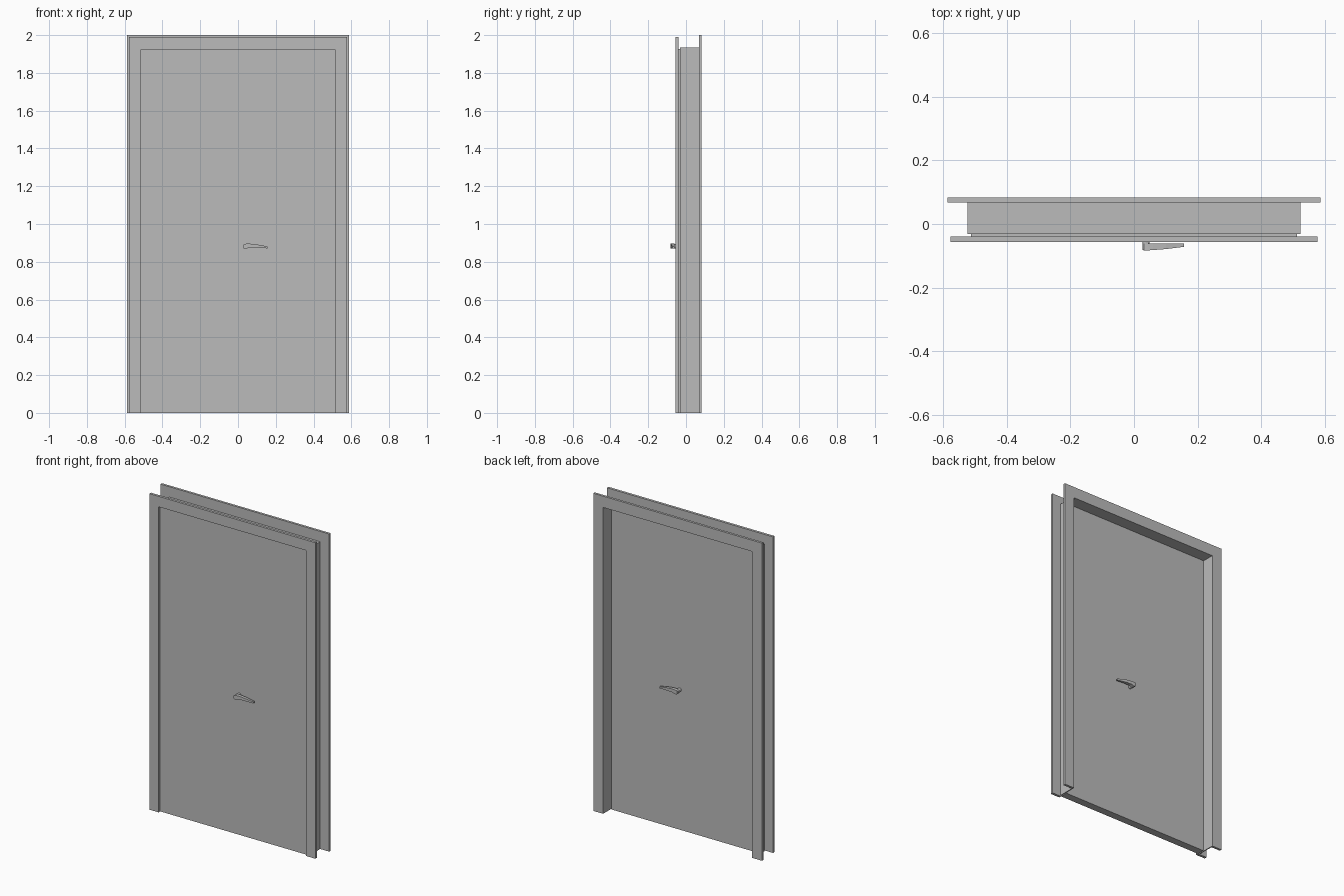
import bpy
import bmesh
import math
from mathutils import Matrix, Vector

cube = bpy.data.objects.get("Cube")
if cube:
    bpy.data.objects.remove(cube, do_unlink=True)

grey = bpy.data.materials.new("plain grey")
grey.use_nodes = True
COLOUR = (0.5, 0.5, 0.5, 1.0)
grey.diffuse_color = COLOUR
grey.node_tree.nodes["Principled BSDF"].inputs["Base Color"].default_value = COLOUR


def finish(name, bm):
    bmesh.ops.recalc_face_normals(bm, faces=bm.faces)
    mesh = bpy.data.meshes.new(name)
    bm.to_mesh(mesh)
    bm.free()
    mesh.materials.append(grey)
    obj = bpy.data.objects.new(name, mesh)
    bpy.context.collection.objects.link(obj)
    return obj


def extrude_front_profile(name, points, y0, y1):
    """Solid from an x-z outline, running from y0 to y1."""
    bm = bmesh.new()
    face = bm.faces.new([bm.verts.new((x, y0, z)) for x, z in points])
    ext = bmesh.ops.extrude_face_region(bm, geom=[face])["geom"]
    moved = [v for v in ext if isinstance(v, bmesh.types.BMVert)]
    bmesh.ops.translate(bm, vec=(0, y1 - y0, 0), verts=moved)
    return finish(name, bm)


def arch(name, outer, top, inner, inner_top, y0, y1):
    """Three-sided surround that is open at the floor."""
    pts = [(-outer, 0), (-outer, top), (outer, top), (outer, 0),
           (inner, 0), (inner, inner_top), (-inner, inner_top), (-inner, 0)]
    return extrude_front_profile(name, pts, y0, y1)


# Surround: front trim, wall lining and larger back trim
arch("front_trim", 0.578, 1.99, 0.514, 1.924, -0.056, -0.040)
arch("frame_lining", 0.525, 1.935, 0.519, 1.929, -0.031, 0.070)
arch("back_trim", 0.5875, 2.0, 0.519, 1.929, 0.068, 0.083)

# Door leaf
LEAF_FRONT, LEAF_BACK, LEAF_W, LEAF_H = -0.040, 0.008, 0.514, 1.927
extrude_front_profile("door_leaf", [(-LEAF_W, 0), (-LEAF_W, LEAF_H), (LEAF_W, LEAF_H), (LEAF_W, 0)],
                      LEAF_FRONT, LEAF_BACK)

# Lever sections: x, lower z, upper z, outward reach from the leaf
LEVER = [(0.026, 0.876, 0.888, 0.042), (0.032, 0.869, 0.894, 0.043),
         (0.045, 0.869, 0.896, 0.043), (0.060, 0.875, 0.896, 0.042),
         (0.100, 0.875, 0.892, 0.039), (0.157, 0.871, 0.881, 0.032)]
LEVER_INNER = 0.021


def handle(name, leaf_y, side):
    bm = bmesh.new()
    rings = []
    for x, lo, hi, reach in LEVER:
        rings.append([bm.verts.new((x, leaf_y + side * d, z))
                      for d, z in ((LEVER_INNER, lo), (reach, lo), (reach, hi), (LEVER_INNER, hi))])
    for a, b in zip(rings, rings[1:]):
        for i in range(4):
            j = (i + 1) % 4
            bm.faces.new((a[i], a[j], b[j], b[i]))
    bm.faces.new(rings[0])
    bm.faces.new(rings[-1])
    # Spindle joining the lever to the leaf
    depth = LEVER_INNER + 0.006
    centre = Vector((0.038, leaf_y + side * depth / 2, 0.882))
    bmesh.ops.create_cone(bm, cap_ends=True, segments=12, radius1=0.0115, radius2=0.0115, depth=depth,
                          matrix=Matrix.Translation(centre) @ Matrix.Rotation(math.pi / 2, 4, 'X'))
    return finish(name, bm)


# Matching handles on both faces
handle("front_handle", LEAF_FRONT, -1)
handle("back_handle", LEAF_BACK, 1)
